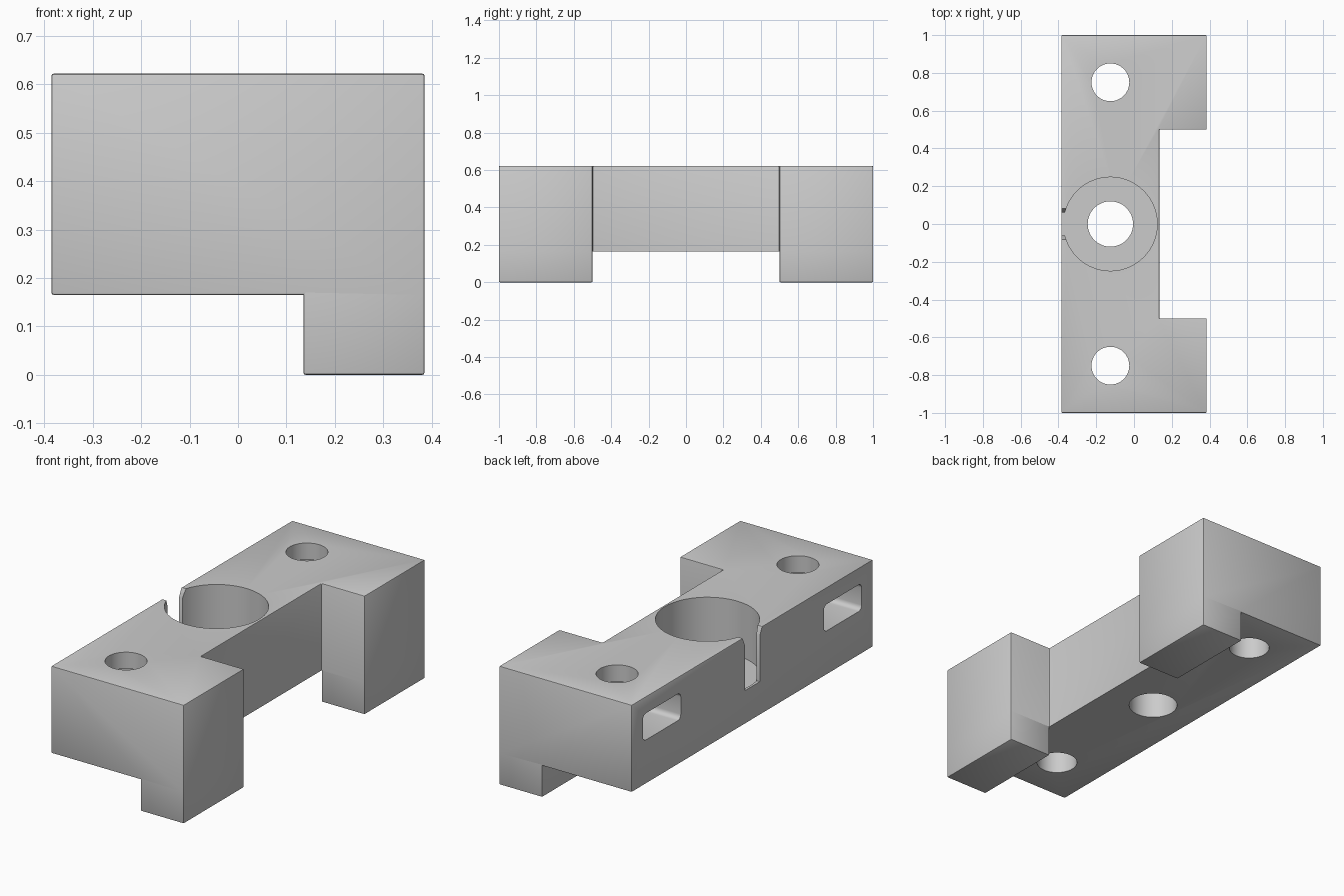
import bpy
import bmesh
from math import radians
from mathutils import Matrix, Vector

cube = bpy.data.objects.get("Cube")
if cube:
    bpy.data.objects.remove(cube, do_unlink=True)

HALF_X, HALF_Y, TOP = 0.385, 1.0, 0.622
STEP_X, STEP_Y, STEP_Z = 0.135, 0.5, 0.165   # inner corner of the legs
BORE_X = -0.125                              # line of the vertical holes

grey = bpy.data.materials.new("grey plastic")
grey.use_nodes = True
grey.diffuse_color = (0.6, 0.6, 0.6, 1)
grey.node_tree.nodes["Principled BSDF"].inputs["Base Color"].default_value = (0.6, 0.6, 0.6, 1)


def finish(name, bm):
    bmesh.ops.recalc_face_normals(bm, faces=bm.faces[:])
    mesh = bpy.data.meshes.new(name)
    bm.to_mesh(mesh)
    bm.free()
    mesh.materials.append(grey)
    obj = bpy.data.objects.new(name, mesh)
    bpy.context.collection.objects.link(obj)
    return obj


def extrude(bm, faces, dz, keep):
    new = bmesh.ops.extrude_face_region(bm, geom=faces, use_keep_orig=keep)["geom"]
    verts = [v for v in new if isinstance(v, bmesh.types.BMVert)]
    bmesh.ops.translate(bm, verts=verts, vec=(0, 0, dz))


def cylinder(name, y, radius, z0, z1):
    bm = bmesh.new()
    bmesh.ops.create_cone(bm, cap_ends=True, segments=64, radius1=radius, radius2=radius,
                          depth=z1 - z0,
                          matrix=Matrix.Translation((BORE_X, y, (z0 + z1) / 2)))
    return finish(name, bm)


def prism_x(name, profile, x0, x1, rounding=0):
    """Profile of (y, z) points pushed along x, with optional rounded long edges."""
    bm = bmesh.new()
    face = bm.faces.new([bm.verts.new((x0, y, z)) for y, z in profile])
    new = bmesh.ops.extrude_face_region(bm, geom=[face], use_keep_orig=True)["geom"]
    bmesh.ops.translate(bm, verts=[v for v in new if isinstance(v, bmesh.types.BMVert)],
                        vec=(x1 - x0, 0, 0))
    if rounding:
        long_edges = [e for e in bm.edges
                      if abs(e.verts[0].co.x - e.verts[1].co.x) > 0.01]
        bmesh.ops.bevel(bm, geom=long_edges, offset=rounding, segments=4,
                        profile=0.5, affect='EDGES')
    return finish(name, bm)


# Body: C-shaped plan raised to the top, then the two end pads pulled down as legs
bm = bmesh.new()
cells = [(-HALF_X, STEP_X, -HALF_Y, -STEP_Y), (-HALF_X, STEP_X, -STEP_Y, STEP_Y),
         (-HALF_X, STEP_X, STEP_Y, HALF_Y),
         (STEP_X, HALF_X, -HALF_Y, -STEP_Y), (STEP_X, HALF_X, STEP_Y, HALF_Y)]
for x0, x1, y0, y1 in cells:
    bm.faces.new([bm.verts.new((x, y, STEP_Z))
                  for x, y in ((x0, y0), (x1, y0), (x1, y1), (x0, y1))])
bmesh.ops.remove_doubles(bm, verts=bm.verts[:], dist=0.0001)
extrude(bm, bm.faces[:], TOP - STEP_Z, True)
pads = [f for f in bm.faces
        if f.calc_center_median().x > STEP_X
        and all(abs(v.co.z - STEP_Z) < 0.001 for v in f.verts)]
extrude(bm, pads, -STEP_Z, False)
bmesh.ops.recalc_face_normals(bm, faces=bm.faces[:])
bmesh.ops.dissolve_limit(bm, angle_limit=radians(1), verts=bm.verts[:], edges=bm.edges[:])
body = finish("bracket_body", bm)

bevel = body.modifiers.new("edge_softening", 'BEVEL')
bevel.width = 0.005
bevel.segments = 2
bevel.limit_method = 'ANGLE'

# Cutters: central hole with wide counterbore, thin wall opening with flared lips
cutters = [
    cylinder("counterbore_cutter", 0, 0.248, 0.335, 0.8),
    cylinder("centre_hole_cutter", 0, 0.12, -0.1, 0.7),
    prism_x("wall_opening_cutter",
            [(-0.062, 0.34), (0.062, 0.34), (0.062, 0.58), (0.085, 0.63), (0.085, 0.7),
             (-0.085, 0.7), (-0.085, 0.63), (-0.062, 0.58)], -0.5, -0.3),
]
# Screw holes and the side pockets that meet them
for side, y in (("front", -0.75), ("back", 0.75)):
    cutters.append(cylinder(side + "_screw_hole_cutter", y, 0.1, -0.1, 0.8))
    w = 0.157
    cutters.append(prism_x(side + "_pocket_cutter",
                           [(y - w, 0.395), (y + w, 0.395), (y + w, 0.535), (y - w, 0.535)],
                           -0.5, 0.03, 0.025))

for cutter in cutters:
    cutter.hide_render = True
    cut = body.modifiers.new(cutter.name, 'BOOLEAN')
    cut.operation = 'DIFFERENCE'
    cut.solver = 'EXACT'
    cut.object = cutter

# Bake the cuts and drop the helpers
bpy.context.view_layer.update()
graph = bpy.context.evaluated_depsgraph_get()
baked = bpy.data.meshes.new_from_object(body.evaluated_get(graph))
body.modifiers.clear()
body.data = baked
for cutter in cutters:
    bpy.data.objects.remove(cutter, do_unlink=True)

# Smooth bores, crisp edges
bpy.ops.object.select_all(action='DESELECT')
body.select_set(True)
bpy.context.view_layer.objects.active = body
bpy.ops.object.shade_smooth_by_angle(angle=radians(25))
